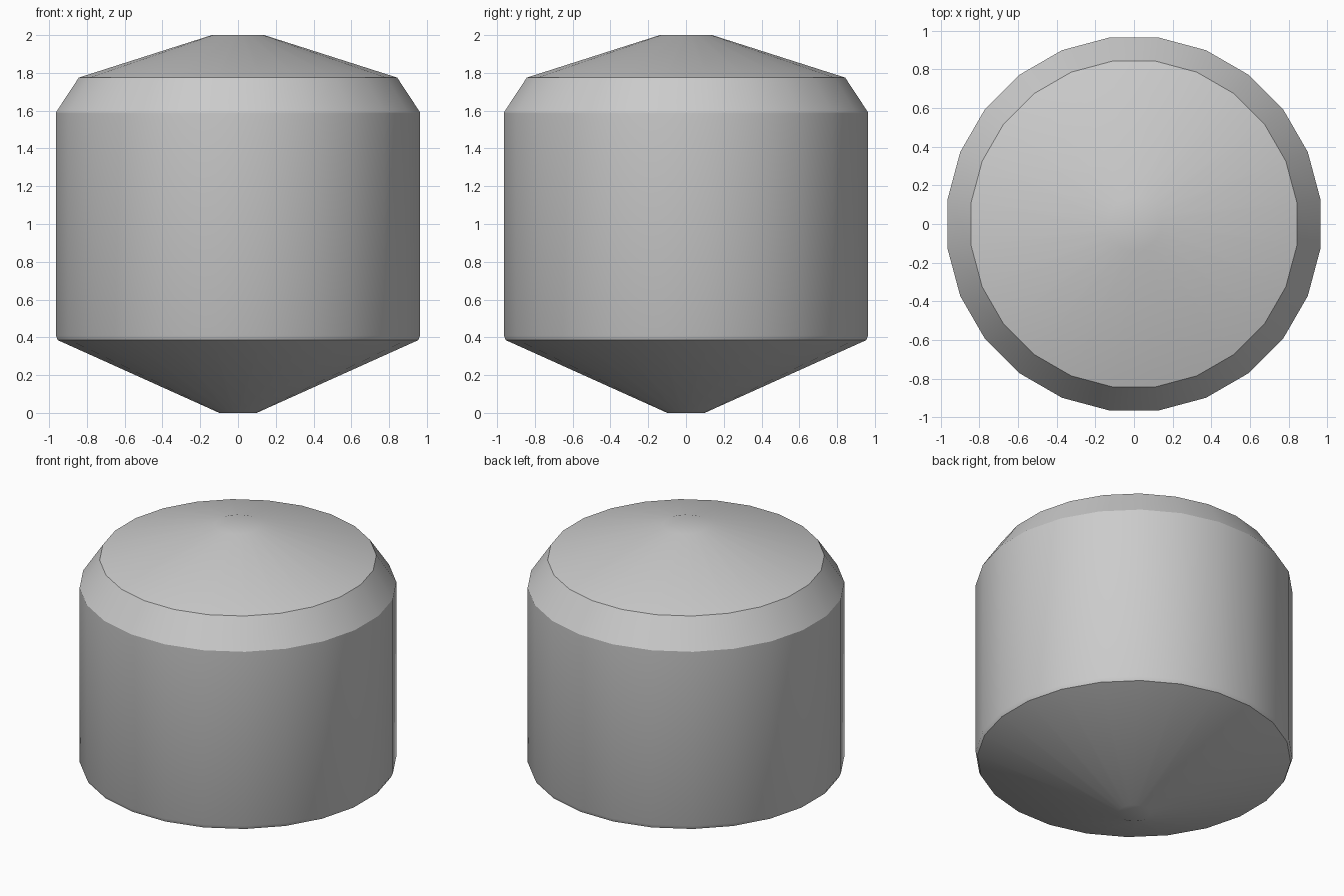
import bpy, bmesh, math

cube = bpy.data.objects.get("Cube")
if cube:
    bpy.data.objects.remove(cube, do_unlink=True)

SIDES = 24

# One plain grey for the whole body
grey = bpy.data.materials.new("plain grey")
grey.use_nodes = True
colour = (0.6, 0.6, 0.6, 1)
grey.diffuse_color = colour
grey.node_tree.nodes["Principled BSDF"].inputs["Base Color"].default_value = colour


def lathe(name, profile, material):
    """Closed faceted body of revolution from (radius, height) pairs, bottom to top."""
    bm = bmesh.new()
    rings = []
    for r, z in profile:
        ring = []
        for i in range(SIDES):
            a = math.tau * (i + 0.5) / SIDES
            ring.append(bm.verts.new((r * math.cos(a), r * math.sin(a), z)))
        rings.append(ring)
    for low, high in zip(rings, rings[1:]):
        for i in range(SIDES):
            j = (i + 1) % SIDES
            bm.faces.new((low[i], low[j], high[j], high[i]))
    bm.faces.new(rings[0][::-1])
    bm.faces.new(rings[-1])
    mesh = bpy.data.meshes.new(name)
    bm.to_mesh(mesh)
    bm.free()
    mesh.materials.append(material)
    obj = bpy.data.objects.new(name, mesh)
    bpy.context.collection.objects.link(obj)
    return obj


# Tank: conical base, narrow lower lip, straight wall, sloped shoulder, shallow conical roof
tank = lathe("tank_body", [
    (0.10, 0.0), (0.962, 0.385), (0.973, 0.41),
    (0.973, 1.59), (0.85, 1.775), (0.14, 2.0),
], grey)

bpy.ops.object.select_all(action="DESELECT")
tank.select_set(True)
bpy.context.view_layer.objects.active = tank
bpy.ops.object.shade_smooth_by_angle(angle=math.radians(28))
